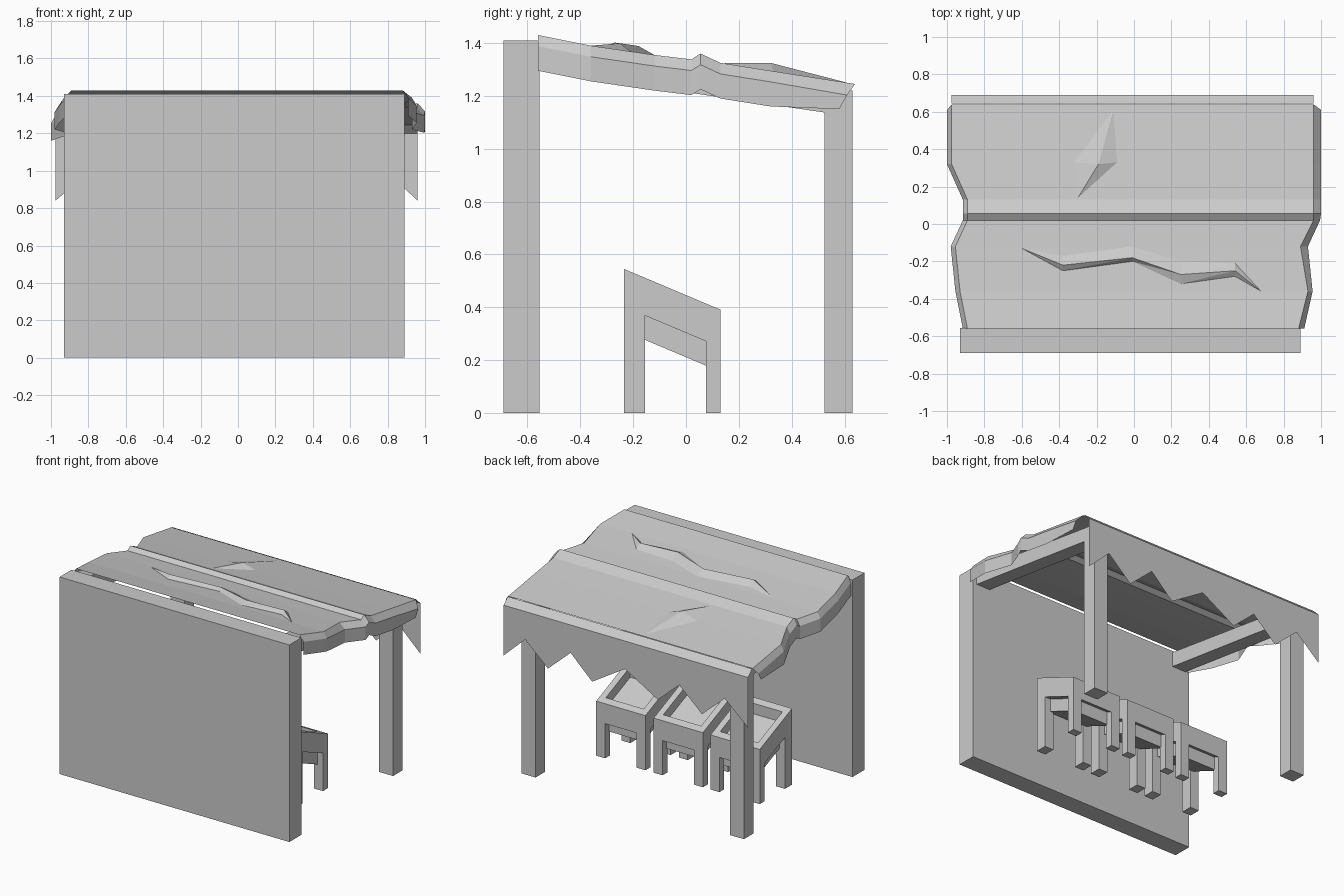
import bpy, bmesh
from mathutils import Vector

if "Cube" in bpy.data.objects:
    bpy.data.objects.remove(bpy.data.objects["Cube"])


def make(name, verts, faces):
    me = bpy.data.meshes.new(name)
    me.from_pydata(verts, [], faces)
    bm = bmesh.new()
    bm.from_mesh(me)
    bmesh.ops.recalc_face_normals(bm, faces=bm.faces)
    bm.to_mesh(me)
    bm.free()
    ob = bpy.data.objects.new(name, me)
    bpy.context.collection.objects.link(ob)
    return ob


def sloped_box(name, x0, x1, y0, y1, bottom, top):
    """Box whose bottom and top heights are given at y0 and y1."""
    v = []
    for zs in (bottom, top):
        v += [(x0, y0, zs[0]), (x1, y0, zs[0]), (x1, y1, zs[1]), (x0, y1, zs[1])]
    return make(name, v, [(3, 2, 1, 0), (4, 5, 6, 7), (0, 1, 5, 4),
                          (1, 2, 6, 5), (2, 3, 7, 6), (3, 0, 4, 7)])


# Front wall
sloped_box("wall", -0.93, 0.89, -0.69, -0.555, (0, 0), (1.41, 1.41))

# Posts and the sloping beams tying them to the wall
for side, x in (("left", -0.90), ("right", 0.75)):
    sloped_box(side + "_post", x, x + 0.11, 0.525, 0.63, (0, 0), (1.235, 1.22))
    sloped_box(side + "_beam", x, x + 0.11, -0.555, 0.525, (1.295, 1.137), (1.40, 1.235))

# Cloth roof: stations of (y, z, left edge, left outer, right edge, right outer)
stations = [
    (-0.56, 1.43, -0.89, -0.915, 0.88, 0.91),
    (-0.36, 1.39, -0.93, -0.955, 0.93, 0.955),
    (-0.12, 1.355, -0.955, -0.98, 0.89, 0.93),
    (0.02, 1.338, -0.89, -0.915, 0.96, 0.995),
    (0.055, 1.36, -0.89, -0.915, 0.96, 1.0),
    (0.13, 1.325, -0.89, -0.915, 0.96, 1.0),
    (0.32, 1.295, -0.975, -1.0, 0.96, 1.0),
    (0.64, 1.245, -0.975, -1.0, 0.96, 1.0),
]
verts, faces = [], []
for i, (y, z, l, lo, r, ro) in enumerate(stations):
    last = i == len(stations) - 1
    ym, yb = (0.61, 0.58) if last else (y, y)
    verts += [(lo, yb, z - 0.135 + 0.04 * last), (lo, ym, z - 0.042), (l, y, z),
              (r, y, z), (ro, ym, z - 0.042), (ro, yb, z - 0.135 + 0.04 * last)]
for i in range(len(stations) - 1):
    for j in range(5):
        a = i * 6 + j
        faces.append((a, a + 1, a + 7, a + 6))
make("cloth_roof", verts, faces)

# Torn flap hanging at the back: bevel strip, then ragged hem
hem = [(-0.975, 0.84), (-0.79, 1.0), (-0.61, 0.84), (-0.43, 1.0), (-0.26, 0.85),
       (0.0, 1.0), (0.26, 0.84), (0.43, 1.0), (0.61, 0.84), (0.79, 1.0), (0.96, 0.84)]
verts, faces = [], []
for x, z in hem:
    verts += [(x, 0.645, 1.245), (x, 0.69, 1.20), (x, 0.69, z)]
for i in range(0, 3 * (len(hem) - 1), 3):
    faces += [(i, i + 1, i + 4, i + 3), (i + 1, i + 2, i + 5, i + 4)]
make("torn_flap", verts, faces)


def roof_z(y):
    for a, b in zip(stations, stations[1:]):
        if a[0] <= y <= b[0]:
            return a[1] + (b[1] - a[1]) * (y - a[0]) / (b[0] - a[0])
    return 1.245


def crease(name, tip0, ridge, tip1, height):
    """Raised fold; each ridge point is (x, y, south base y, north base y)."""
    v = [(*tip0, roof_z(tip0[1])), (*tip1, roof_z(tip1[1]))]
    for x, y, s, n in ridge:
        v += [(x, s, roof_z(s)), (x, y, roof_z(y) + height), (x, n, roof_z(n))]
    e = len(v) - 3
    f = [(0, 2, 3), (0, 3, 4), (1, e + 1, e), (1, e + 2, e + 1)]
    for i in range(2, e, 3):
        for j in (i, i + 1):
            f += [(j, j + 3, j + 4), (j, j + 4, j + 1)]
    make(name, v, f)


# Folds in the cloth
crease("long_fold", (-0.60, -0.13),
       [(-0.38, -0.22, -0.25, -0.17), (-0.01, -0.18, -0.20, -0.12),
        (0.25, -0.27, -0.32, -0.20), (0.54, -0.25, -0.28, -0.21)],
       (0.68, -0.36), 0.025)
top, bottom = (-0.11, 0.61), (-0.30, 0.14)
make("short_fold",
     [(*bottom, roof_z(0.14)), (-0.09, 0.33, roof_z(0.33)), (*top, roof_z(0.61)),
      (-0.32, 0.33, roof_z(0.33)), (-0.19, 0.32, roof_z(0.32) + 0.03)],
     [(0, 1, 4), (1, 2, 4), (2, 3, 4), (3, 0, 4)])


# Display stands: sloping rim frame on four legs with a recessed tray
def slope(y, front_height):
    return front_height - 0.422 * (y + 0.235)


def slab(name, x0, x1, y0, y1, low, high):
    sloped_box(name, x0, x1, y0, y1, (slope(y0, low), slope(y1, low)),
               (slope(y0, high), slope(y1, high)))


Y0, Y1, W, T = -0.235, 0.13, 0.195, 0.045
for n, cx in enumerate((-0.48, -0.03, 0.425), 1):
    p = f"stand_{n}_"
    a, b = cx - W, cx + W
    slab(p + "left_rim", a, a + T, Y0, Y1, 0.402, 0.545)
    slab(p + "right_rim", b - T, b, Y0, Y1, 0.402, 0.545)
    slab(p + "front_rim", a + T, b - T, Y0, Y0 + T, 0.402, 0.545)
    slab(p + "back_rim", a + T, b - T, Y1 - T, Y1, 0.402, 0.545)
    slab(p + "tray", a + T, b - T, Y0 + T, Y1 - T, 0.31, 0.47)
    for lx, lname in ((a, "left"), (b - 0.07, "right")):
        for y0, y1, k in ((Y0, -0.155, "front"), (0.075, Y1, "back")):
            sloped_box(p + k + "_" + lname + "_leg", lx, lx + 0.07, y0, y1, (0, 0),
                       (slope(y0, 0.402), slope(y1, 0.402)))
